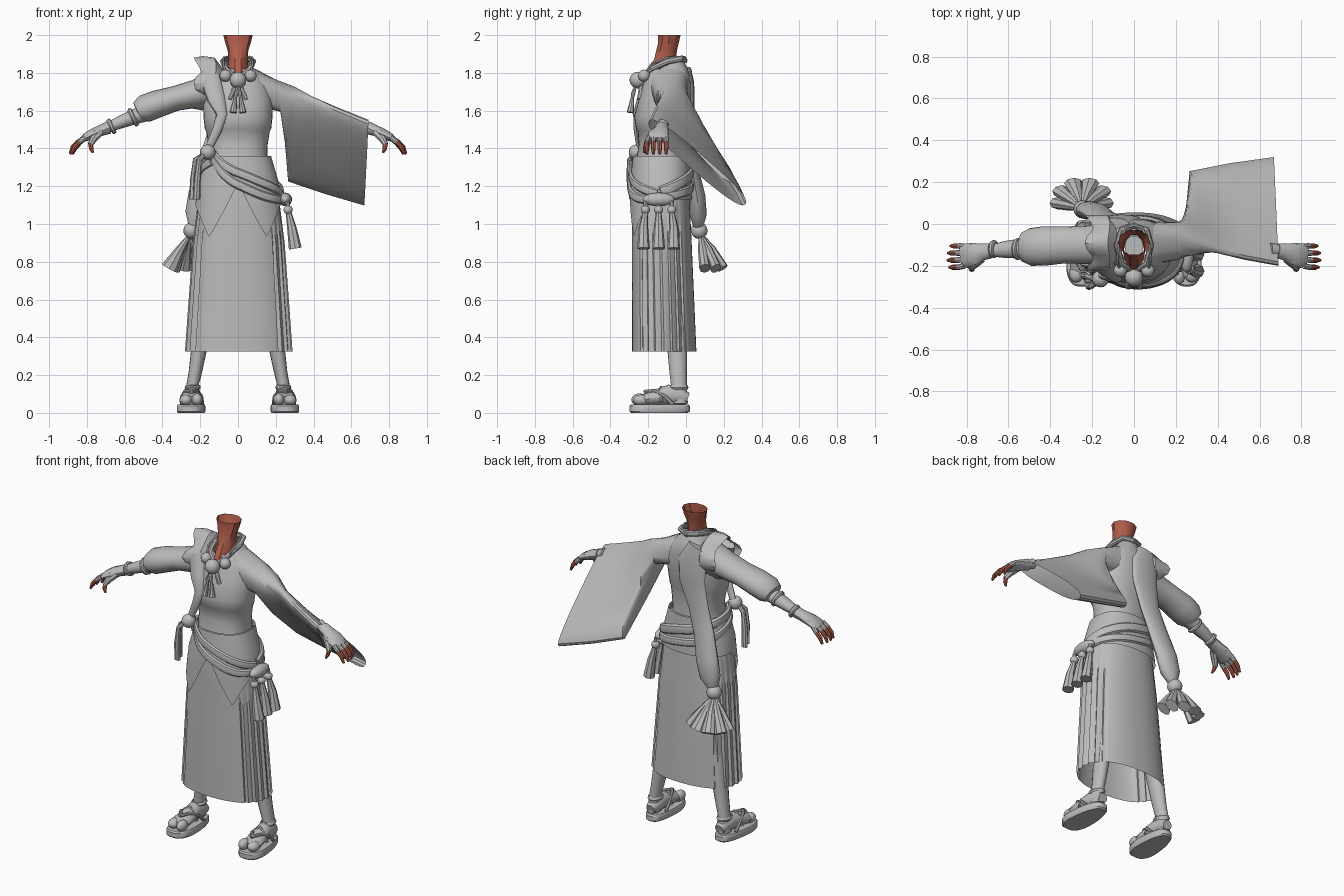
import bpy, bmesh, math
from mathutils import Vector as V


def material(name, rgb):
    m = bpy.data.materials.new(name)
    m.diffuse_color = (*rgb, 1)
    return m


CLOTH = material("grey_cloth", (0.5, 0.5, 0.5))
SKIN = material("red_brown_skin", (0.45, 0.115, 0.075))


def spow(v, p):
    return math.copysign(abs(v) ** p, v)


def skin_rings(name, rings, mat=CLOTH, caps=True):
    """Bridge a list of closed point rings into one object."""
    bm = bmesh.new()
    vs = [[bm.verts.new(p) for p in r] for r in rings]
    n = len(vs[0])
    for a, b in zip(vs, vs[1:]):
        for i in range(n):
            j = (i + 1) % n
            bm.faces.new((a[i], a[j], b[j], b[i]))
    if caps:
        bm.faces.new(vs[0])
        bm.faces.new(vs[-1])
    bmesh.ops.recalc_face_normals(bm, faces=bm.faces)
    me = bpy.data.meshes.new(name)
    bm.to_mesh(me)
    bm.free()
    me.materials.append(mat)
    ob = bpy.data.objects.new(name, me)
    bpy.context.collection.objects.link(ob)
    return ob


def tube(name, pts, mat=CLOTH, n=12, ref='Z', caps=True):
    """Sweep an ellipse along (x, y, z, width[, thickness]) stations."""
    up = V((0, 0, 1)) if ref == 'Z' else V((0, 1, 0))
    c = [V(p[:3]) for p in pts]
    rings = []
    for i, p in enumerate(pts):
        t = (c[min(i + 1, len(c) - 1)] - c[max(i - 1, 0)]).normalized()
        u = t.cross(up).normalized()
        w = u.cross(t)
        ra, rb = p[3], p[-1]
        rings.append([c[i] + u * ra * math.cos(a) + w * rb * math.sin(a)
                      for a in (math.tau * k / n for k in range(n))])
    return skin_rings(name, rings, mat, caps)


def stack(name, rows, mat=CLOTH, n=32, power=0.9, caps=False, tilt=0):
    """Horizontal ovals (z, centre x, half width, front y, back y)."""
    rings = []
    for i, (z, cx, rx, y0, y1) in enumerate(rows):
        dz = tilt if i == len(rows) - 1 else 0
        rings.append([(cx + rx * spow(math.cos(a), power),
                       (y0 + y1) / 2 + (y1 - y0) / 2 * spow(math.sin(a), power),
                       z + dz * math.sin(a)) for a in (math.tau * k / n for k in range(n))])
    return skin_rings(name, rings, mat, caps)


def ball(name, c, r, mat=CLOTH):
    r = r if isinstance(r, tuple) else (r, r, r)
    bpy.ops.mesh.primitive_uv_sphere_add(segments=16, ring_count=10, location=c)
    ob = bpy.context.object
    ob.name, ob.scale = name, r
    ob.data.materials.append(mat)


# neck and robe body
stack("neck", [(1.78, 0, .05, -.222, -.05), (1.83, 0, .056, -.2, -.045), (1.87, 0, .05, -.172, -.05),
               (1.92, 0, .055, -.16, -.045), (1.96, 0, .068, -.15, -.035), (2.0, 0, .078, -.15, -.026)], SKIN, 10, 1)
stack("neck_plug", [(1.86, 0, .045, -.165, -.055), (1.865, 0, .045, -.165, -.055)], n=10, caps=True)
stack("robe_body", [(1.28, 0, .17, -.272, .01), (1.36, 0, .155, -.26, 0), (1.42, 0, .157, -.25, 0),
                    (1.49, 0, .168, -.255, 0), (1.505, 0, .176, -.265, .003), (1.57, 0, .183, -.275, .015),
                    (1.66, 0, .185, -.25, .025), (1.74, 0, .165, -.228, .025), (1.79, 0, .13, -.21, .02),
                    (1.82, 0, .09, -.195, .008), (1.84, 0, .062, -.185, -.02)], tilt=.045)
for s, side in ((1, "left"), (-1, "right")):
    tube(side + "_collar", [(-s * .01, -.005, 1.865, .015), (s * .06, -.03, 1.875, .016),
                            (s * .08, -.1, 1.86, .016), (s * .062, -.185, 1.82, .015),
                            (0, -.232, 1.755, .014), (-s * .045, -.248, 1.66, .012)], n=8)

# skirt with pleated sides
SK = [(1.36, .158, -.268, .008), (1.2, .205, -.285, .015), (.9, .243, -.286, .03), (.33, .285, -.286, .055)]


def skirt_pt(a, z, off=0.0, pleat=0.0):
    for (z1, *p), (z0, *q) in zip(SK, SK[1:]):
        if z >= z0 - 1e-6:
            break
    f = min(1, (z1 - z) / (z1 - z0))
    rx, y0, y1 = [u + (v - u) * f for u, v in zip(p, q)]
    k = 1 - pleat
    return V((.004 + (rx + off) * k * spow(math.cos(a), .88),
              (y0 + y1) / 2 + ((y1 - y0) / 2 + off) * k * spow(math.sin(a), .88), z))


N = 112
ANG = [math.tau * k / N for k in range(N)]
skirt = []
for z in (1.36, 1.28, 1.2, 1.05, .9, .7, .5, .325):
    depth = .05 * min(1, max(0, (1.2 - z) / .4))
    skirt.append([skirt_pt(a, z, 0, depth * (k % 4) / 3 if abs(math.cos(a)) > .72 else 0)
                  for k, a in enumerate(ANG)])
skin_rings("pleated_skirt", skirt, caps=False)


# hip wrap with two pointed front flaps
def hem(a):
    x = abs(skirt_pt(a, 1.0).x)
    if math.sin(a) > -.05:
        return 1.13
    return 1.22 - .29 * x / .14 if x < .14 else min(1.13, .93 + (x - .14) * 2)


skin_rings("hip_wrap", [[skirt_pt(a, 1.36 + (hem(a) - 1.36) * f, .013) for a in ANG]
                        for f in (0, .25, .5, .75, 1)], caps=False)


# rope swags around the hips
def swag(name, a0, a1, z0, z1, sag, r):
    pts = []
    for i in range(19):
        f = i / 18
        z = z0 + (z1 - z0) * f - sag * math.sin(math.pi * f)
        pts.append((*skirt_pt(math.radians(a0 + (a1 - a0) * f), z, .014), r * .6, r))
    tube(name, pts, n=8)


swag("upper_front_swag", -140, -5, 1.37, 1.16, .025, .024)
swag("lower_front_swag", -140, -5, 1.36, 1.13, .075, .024)
swag("upper_back_swag", -140, -360, 1.36, 1.17, -.03, .03)
swag("lower_back_swag", -140, -360, 1.33, 1.14, .02, .025)
ball("belt_ball", (-.16, -.262, 1.38), .041)
ball("belt_knot", (.25, -.145, 1.13), (.036, .085, .036))
for i, y in enumerate((-.215, -.145, -.075)):
    dy = (i - 1) * .01
    ball(f"tassel_bead_{i}", (.265, y, 1.075), .024)
    tube(f"belt_tassel_{i}", [(.262, y, 1.12, .01), (.268, y, 1.06, .015), (.285, y + dy, .98, .025),
                              (.303, y + dy, .87, .034)], n=8, ref='Y')
for i, (x, y) in enumerate(((-.205, -.298), (-.225, -.25))):
    tube(f"belt_loop_{i}", [(-.165, -.27, 1.38, .012), (x, y, 1.34, .014), (x - .01, y, 1.24, .018),
                            (x - .015, y + .01, 1.13, .02, .012)], n=8, ref='Y')

# wide hanging sleeve: top point, bottom point, thickness
rings = []
for xt, yt, zt, xb, yb, zb, t in ((.09, -.1, 1.82, .12, -.08, 1.62, .10), (.21, -.1, 1.755, .225, -.06, 1.60, .088),
                                  (.30, -.115, 1.715, .248, .06, 1.44, .08), (.39, -.13, 1.672, .265, .245, 1.23, .045),
                                  (.53, -.165, 1.61, .46, .285, 1.165, .045), (.69, -.195, 1.545, .668, .315, 1.105, .045)):
    top, bot = V((xt, yt, zt)), V((xb, yb, zb))
    h = (top - bot) / 2
    p = V((1, 0, 0)).cross(h).normalized() * t
    rings.append([(top + bot) / 2 + h * spow(math.cos(a), .75) + p * spow(math.sin(a), .75)
                  for a in (math.tau * k / 28 for k in range(28))])
skin_rings("wide_sleeve", rings, caps=False)

# gathered sleeve and shoulder drape on the other arm
tube("puffed_sleeve", [(-.1, -.09, 1.73, .1, .09), (-.22, -.1, 1.69, .092, .075), (-.33, -.1, 1.665, .088, .066),
                       (-.43, -.105, 1.635, .094, .073), (-.495, -.11, 1.61, .09, .074),
                       (-.53, -.11, 1.593, .072, .055), (-.532, -.11, 1.592, .04, .035)], n=20)
rings = []
for x, ry, rz, jag in ((-.075, .09, .07, 0), (-.12, .13, .13, .006), (-.175, .125, .13, .014), (-.215, .118, .11, .025)):
    ring = []
    for k in range(24):
        a = math.tau * k / 24
        j = jag * math.cos(4 * a)
        ring.append((x - j * .8, -.09 + (ry + j * .6) * math.cos(a), 1.745 + (rz + j) * math.sin(a)))
    rings.append(ring)
skin_rings("shoulder_drape", rings, caps=False)
tube("drape_front_fold", [(-.15, -.19, 1.78, .055, .028), (-.115, -.235, 1.66, .048, .025),
                          (-.085, -.262, 1.58, .03, .018), (-.11, -.262, 1.5, .025, .015),
                          (-.16, -.245, 1.39, .02, .015)], ref='Y')
tube("drape_tail", [(-.09, .0, 1.81, .07, .03), (-.06, .02, 1.72, .095, .025), (-.06, .025, 1.6, .09, .02),
                    (-.1, .02, 1.45, .07, .022), (-.15, .035, 1.3, .07, .03), (-.19, .06, 1.15, .074, .042),
                    (-.215, .065, 1.05, .066, .045), (-.235, .065, .99, .03, .028)], n=16, ref='Y')
ball("tail_ball", (-.245, .07, .965), .044)
for i in range(6):
    a = math.radians(-10 + 200 * i / 5)
    ex, ey = -.25 + .115 * math.cos(a), .115 + .085 * math.sin(a)
    tube(f"tail_tassel_{i}", [(-.25, .075, .95, .008), ((ex - .25) / 2, (ey + .075) / 2, .865, .024),
                              (ex, ey, .765, .046, .03)], n=8, ref='Y')

# forearms, hands, legs and sandals, both sides
for s, side in ((1, "left"), (-1, "right")):
    def m(*pts):
        return [(s * p[0], *p[1:]) for p in pts]
    arm = m((.48, -.115, 1.59, .05, .045), (.55, -.118, 1.567, .047, .04), (.62, -.122, 1.54, .04, .034),
            (.65, -.125, 1.527, .034, .03), (.69, -.128, 1.508, .03, .027))
    # the wide sleeve hides all but the wrist
    tube(side + "_forearm", arm[3:] if s > 0 else arm)
    for b, (x, z, r) in enumerate(((.555, 1.565, .052), (.67, 1.517, .043))):
        if s < 0:
            tube(f"{side}_bracelet_{b}", m((x - .011, -.12, z + .005, r * .85), (x - .005, -.12, z + .002, r),
                                           (x + .005, -.12, z - .002, r), (x + .011, -.12, z - .005, r * .85)))
    tube(side + "_palm", m((.685, -.128, 1.51, .036, .034), (.72, -.133, 1.497, .04, .03), (.765, -.145, 1.48, .056, .027),
                           (.805, -.152, 1.46, .058, .022), (.825, -.154, 1.447, .05, .014)))
    for f in range(4):
        y, e = -.2 + .031 * f, -.207 + .034 * f
        d = (0, .008, .006, -.006)[f]
        tube(f"{side}_finger_{f}", m((.81, y, 1.458, .014), (.842 + d, e, 1.432, .0135)), n=8)
        tube(f"{side}_fingertip_{f}", m((.838 + d, e, 1.436, .0128), (.867 + d, e, 1.405, .0125),
                                        (.882 + d, e, 1.37, .007)), SKIN, 8)
    tube(side + "_thumb", m((.73, -.165, 1.485, .022), (.765, -.195, 1.45, .02), (.782, -.21, 1.42, .015)), n=8)
    tube(side + "_thumb_tip", m((.78, -.208, 1.423, .0135), (.777, -.217, 1.4, .012), (.768, -.222, 1.377, .006)), SKIN, 8)

    stack(side + "_leg", [(.05, s * .245, .036, -.08, .01), (.15, s * .24, .033, -.08, .004), (.22, s * .225, .036, -.088, .004),
                          (.33, s * .207, .042, -.098, .005), (.5, s * .185, .048, -.12, .005),
                          (.75, s * .14, .06, -.15, 0)], n=16, power=1, caps=True)
    # sole outline narrows at the heel and turns outwards
    sole = []
    for z, g in ((0, .94), (.008, 1), (.036, 1), (.044, .95)):
        ring = []
        for k in range(28):
            a = math.tau * k / 28
            y = -.14 + .16 * g * spow(math.sin(a), .85)
            wide = .062 + .018 * min(1, max(0, (-y - .02) / .2))
            ring.append((s * (.243 + .04 * (-y - .06)) + wide * g * spow(math.cos(a), .7), y, z))
        sole.append(ring)
    skin_rings(side + "_sandal_sole", sole)
    tube(side + "_foot", m((.24, .01, .075, .03, .03), (.24, -.03, .088, .042, .048), (.243, -.09, .095, .046, .055),
                           (.247, -.15, .084, .053, .043), (.25, -.21, .072, .057, .032), (.25, -.25, .065, .046, .022)))
    ball(side + "_big_toe", (s * .216, -.247, .07), (.029, .042, .033))
    ball(side + "_small_toes", (s * .276, -.238, .067), (.034, .042, .03))
    for e in (-1, 1):
        tube(f"{side}_strap_{e}", m((.248, -.22, .112, .01), (.248 + e * .03, -.17, .117, .01),
                                    (.245 + e * .052, -.11, .085, .01), (.243 + e * .054, -.07, .045, .01)), n=8)
    tube(side + "_cross_strap", m((.195, -.13, .06, .009), (.215, -.14, .118, .009), (.245, -.13, .135, .009),
                                  (.275, -.14, .118, .009), (.298, -.13, .06, .009)), n=8, ref='Y')
    stack(side + "_ankle_strap", [(.125, s * .24, .037, -.095, .008), (.135, s * .24, .043, -.1, .013),
                                  (.148, s * .24, .037, -.09, .008)], n=16, power=1)

# bead necklace with a pair of small tassels
ball("centre_bead", (0, -.255, 1.762), .044)
for s, side in ((1, "left"), (-1, "right")):
    ball(side + "_bead", (s * .066, -.222, 1.785), .032)
    tube(side + "_necklace_cord", [(s * .066, -.222, 1.79, .007), (s * .078, -.18, 1.85, .007), (s * .075, -.1, 1.88, .007),
                                   (s * .04, -.02, 1.885, .007), (0, -.005, 1.88, .007)], n=6)
    tube(side + "_neck_tassel", [(0, -.268, 1.73, .008), (s * .01, -.28, 1.69, .011), (s * .014, -.283, 1.67, .009),
                                 (s * .026, -.295, 1.59, .019)], n=8, ref='Y')

bpy.ops.object.select_all(action='SELECT')
bpy.context.view_layer.objects.active = bpy.context.selected_objects[0]
bpy.ops.object.shade_smooth_by_angle(angle=math.radians(35))
